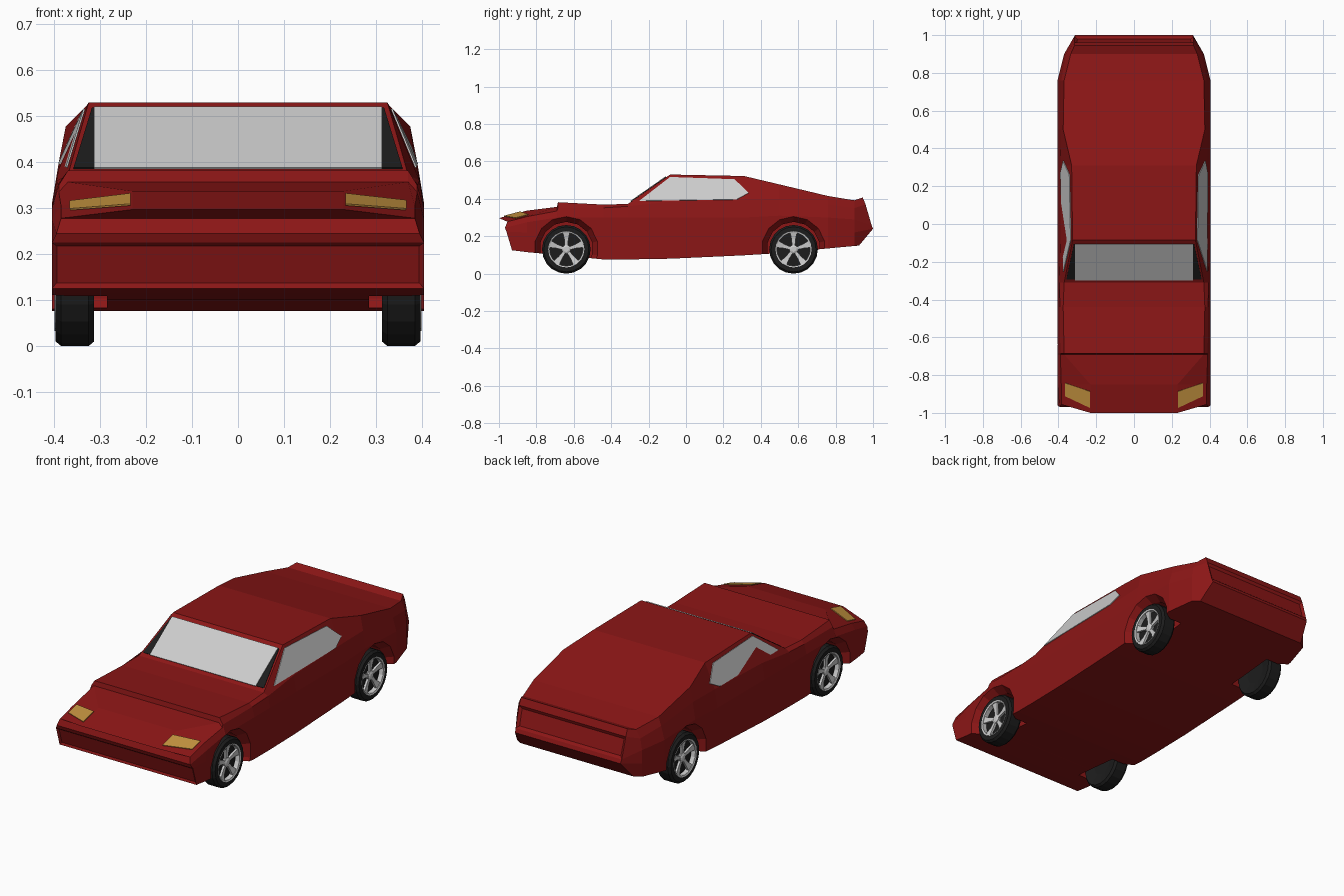
import bpy, bmesh, math
from mathutils import Vector
from mathutils.bvhtree import BVHTree

if "Cube" in bpy.data.objects:
    bpy.data.objects.remove(bpy.data.objects["Cube"])


def material(name, color):
    m = bpy.data.materials.new(name)
    m.diffuse_color = (*color, 1)
    m.use_nodes = True
    m.node_tree.nodes["Principled BSDF"].inputs["Base Color"].default_value = m.diffuse_color
    return m


RED = material("red_paint", (0.26, 0.008, 0.008))
BLACK = material("black", (0.012, 0.012, 0.012))
AMBER = material("amber", (0.55, 0.29, 0.05))


def finish(bm, name, mat=None, loc=(0, 0, 0)):
    bmesh.ops.recalc_face_normals(bm, faces=bm.faces)
    me = bpy.data.meshes.new(name)
    bm.to_mesh(me)
    bm.free()
    ob = bpy.data.objects.new(name, me)
    ob.location = loc
    bpy.context.collection.objects.link(ob)
    if mat:
        me.materials.append(mat)
    return ob


def lathe(name, profile, sides, side, loc, mat=None, closed=False):
    """Spin (radius, x) points about the x axis; side = -1 or 1."""
    bm = bmesh.new()
    rings = []
    for r, x in profile:
        ring = []
        for k in range(sides):
            a = 2 * math.pi * k / sides
            ring.append(bm.verts.new((side * x, r * math.sin(a), r * math.cos(a))))
        rings.append(ring)
    pairs = list(zip(rings, rings[1:]))
    if closed:
        pairs.append((rings[-1], rings[0]))
    else:
        bm.faces.new(rings[0])
        bm.faces.new(rings[-1])
    for p, q in pairs:
        for k in range(sides):
            j = (k + 1) % sides
            bm.faces.new((p[k], p[j], q[j], q[k]))
    return finish(bm, name, mat, loc)


# Body: cross-sections from nose to tail, each a half outline mirrored in x
# rows: y, width, sill z, shoulder z, belt x, belt z, top x, top z
rows = [
    (-0.85, .405, .115, .275, .385, .305, .23, .337),
    (-0.69, .405, .10, .30, .39, .335, .37, .357),
    (-0.685, .405, .10, .30, .39, .35, .37, .382),
    (-0.44, .405, .076, .30, .392, .352, .375, .369),
    (-0.31, .405, .076, .30, .395, .36, .37, .373),
    (-0.085, .405, .08, .30, .39, .385, .325, .53),
    (0.31, .405, .098, .30, .387, .395, .33, .522),
    (0.50, .405, .11, .31, .39, .40, .375, .477),
    (0.76, .405, .135, .30, .385, .37, .37, .415),
    (0.90, .37, .148, .29, .36, .35, .335, .392),
]
nose = [(.405, -.93, .125), (.405, -.96, .225), (.395, -.968, .245),
        (.385, -.955, .278), (.23, -1, .297)]
tail = [(.335, .925, .15), (.312, 1, .24), (.314, .992, .26),
        (.316, .96, .37), (.315, .945, .407)]
sections = [nose]
for y, w, az, cz, dx, dz, ex, ez in rows:
    sections.append([(w, y, az), (w, y, .22), (w, y, cz), (dx, y, dz), (ex, y, ez)])
sections.append(tail)

bm = bmesh.new()
loops = []
for s in sections:
    pts = s + [(-x, y, z) for x, y, z in reversed(s)]
    loops.append([bm.verts.new(p) for p in pts])
for p, q in zip(loops, loops[1:]):
    for k in range(10):
        j = (k + 1) % 10
        bm.faces.new((p[k], p[j], q[j], q[k]))
caps = [[bm.faces.new((r[i], r[i + 1], r[8 - i], r[9 - i])) for i in range(4)]
        for r in (loops[0], loops[-1])]
bmesh.ops.recalc_face_normals(bm, faces=bm.faces)
# Recessed bumper panel and tail panel
bmesh.ops.inset_individual(bm, faces=[caps[0][0]], thickness=.015, depth=-.008)
bmesh.ops.inset_individual(bm, faces=[caps[1][2]], thickness=.02, depth=-.01)
bm.normal_update()
surface = BVHTree.FromBMesh(bm)
body = finish(bm, "body", RED)


def panel(name, points, direction, lift, mat=None):
    """Flat patch whose corners are dropped onto the body surface."""
    d = Vector(direction)
    b = bmesh.new()
    verts = []
    for p in points:
        hit, normal, _, _ = surface.ray_cast(Vector(p) - d * 2, d)
        verts.append(b.verts.new(hit + normal * lift))
    b.faces.new(verts)
    ob = finish(b, name, mat)
    sol = ob.modifiers.new("thickness", 'SOLIDIFY')
    sol.thickness = .004
    sol.offset = 0
    return ob


# Windscreen with its dark surround
down = (0, 0, -1)
panel("windscreen_frame", [(-.358, -.292, 0), (.358, -.292, 0), (.318, -.105, 0),
                           (-.318, -.105, 0)], down, .001, BLACK)
panel("windscreen", [(-.313, -.295, 0), (.313, -.295, 0), (.313, -.105, 0),
                     (-.313, -.105, 0)], down, .004)

wheels = [("front", -.64), ("rear", .575)]
for s, label in ((1, "right"), (-1, "left")):
    # Side window and headlight
    win = [(-.25, .387), (-.085, .515), (.26, .503), (.335, .43), (.27, .395)]
    panel(label + "_side_window", [(0, y, z) for y, z in win], (-s, 0, 0), .003)
    lamp = [(.365, -.84), (.233, -.885), (.233, -.972), (.365, -.91)]
    panel(label + "_headlight", [(s * x, y, 0) for x, y in lamp], down, .004, AMBER)

    for end, y in wheels:
        loc = (0, y, .13)
        name = f"{end}_{label}_"
        # Wheel arch with a chamfered lip, cut from the body
        cutter = lathe(name + "arch_cutter", [(.142, .285), (.142, .36), (.18, .42)],
                       14, s, (0, y, .135))
        cutter.hide_render = True
        cut = body.modifiers.new(name + "arch", 'BOOLEAN')
        cut.operation = 'DIFFERENCE'
        cut.solver = 'EXACT'
        cut.object = cutter
        # Tyre
        lathe(name + "tyre", [(.06, .325), (.12, .313), (.13, .325), (.13, .385),
                              (.12, .397), (.096, .397), (.09, .37)], 20, s, loc, BLACK)
        # Rim and hub
        lathe(name + "rim", [(.098, .396), (.097, .399), (.089, .396), (.089, .372)],
              20, s, loc, closed=True)
        lathe(name + "hub", [(.024, .37), (.024, .385), (.014, .39)], 10, s, loc)
        # Five tapered spokes
        b = bmesh.new()
        for k in range(5):
            a = 2 * math.pi * k / 5
            u = Vector((0, math.sin(a), math.cos(a)))
            t = Vector((0, math.cos(a), -math.sin(a)))
            corners = []
            for r, w, x in ((.018, .008, .384), (.055, .011, .386), (.091, .019, .393)):
                corners.append([b.verts.new(u * r + t * (w * e) + Vector((s * (x - d), 0, 0)))
                                for e, d in ((-1, .012), (-1, 0), (1, 0), (1, .012))])
            for p, q in zip(corners, corners[1:]):
                for i in range(4):
                    j = (i + 1) % 4
                    b.faces.new((p[i], p[j], q[j], q[i]))
            b.faces.new(corners[0])
            b.faces.new(corners[-1])
        finish(b, name + "spokes", None, loc)

# Apply the arch cuts and drop the cutters
dg = bpy.context.evaluated_depsgraph_get()
dg.update()
cut_mesh = bpy.data.meshes.new_from_object(body.evaluated_get(dg))
body.modifiers.clear()
body.data = cut_mesh
for ob in list(bpy.data.objects):
    if ob.name.endswith("arch_cutter"):
        bpy.data.objects.remove(ob)
